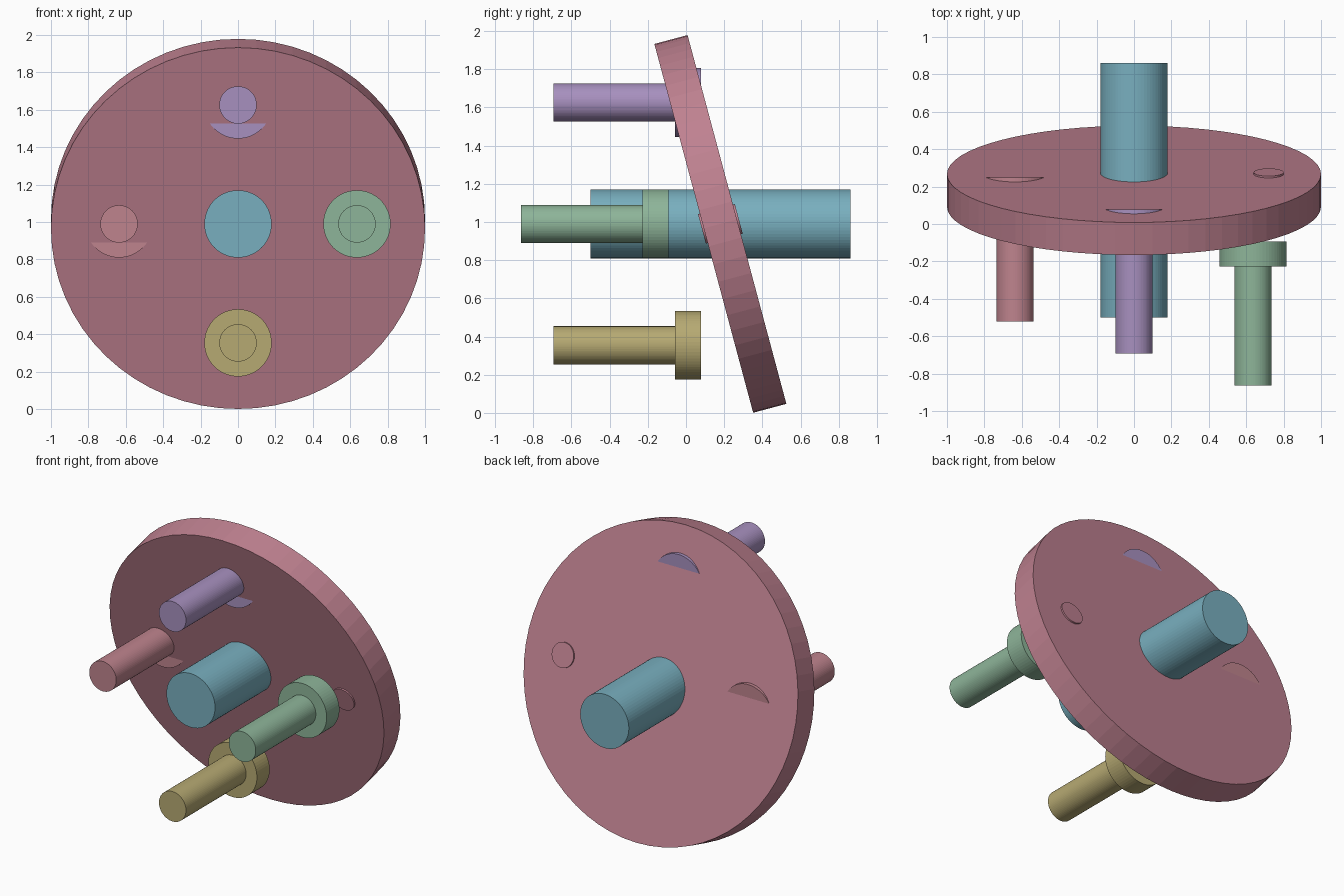
import bpy, bmesh
from math import sin, cos, tan, pi, radians

if "Cube" in bpy.data.objects:
    bpy.data.objects.remove(bpy.data.objects["Cube"])

TILT = radians(15)
MID_Z = 0.99
SIDES = 64


def turned(name, profile, color, loc, tilt=0.0):
    """Closed solid of revolution about y; profile is a list of (radius, y)."""
    bm = bmesh.new()
    rings = []
    for r, y in profile:
        rings.append([bm.verts.new((r * cos(2 * pi * i / SIDES), y, r * sin(2 * pi * i / SIDES)))
                      for i in range(SIDES)])
    for a, b in zip(rings, rings[1:]):
        for i in range(SIDES):
            j = (i + 1) % SIDES
            bm.faces.new((a[i], a[j], b[j], b[i]))
    bm.faces.new(rings[0])
    bm.faces.new(rings[-1])
    bmesh.ops.recalc_face_normals(bm, faces=bm.faces[:])
    mesh = bpy.data.meshes.new(name)
    bm.to_mesh(mesh)
    bm.free()
    mat = bpy.data.materials.new(name + "_color")
    mat.diffuse_color = (*color, 1)
    mat.use_nodes = True
    mat.node_tree.nodes["Principled BSDF"].inputs["Base Color"].default_value = mat.diffuse_color
    mesh.materials.append(mat)
    ob = bpy.data.objects.new(name, mesh)
    ob.location = loc
    ob.rotation_euler.x = tilt
    bpy.context.collection.objects.link(ob)
    return ob


ROSE = (0.52, 0.22, 0.28)

# Tilted plate and the small pin set through it
turned("swash_plate", [(1, -0.09), (1, 0.09)], ROSE, (0, 0.18, MID_Z), TILT)
turned("plate_pin", [(0.08, -0.1), (0.08, 0.1)], ROSE, (0.72, 0.18, MID_Z), TILT)

# Drive shaft
turned("drive_shaft", [(0.18, -0.5), (0.18, 0.862)], (0.19, 0.43, 0.52), (0, 0, MID_Z))

# Four pistons, each shifted along y to follow the plate
ORBIT = 0.636
pistons = [("right", 1, 0, (0.27, 0.46, 0.32)), ("top", 0, 1, (0.39, 0.28, 0.52)),
           ("left", -1, 0, (0.52, 0.23, 0.27)), ("bottom", 0, -1, (0.47, 0.40, 0.17))]
for side, dx, dz, color in pistons:
    shift = -dx * ORBIT * tan(TILT)
    turned(side + "_piston", [(0.1, -0.693), (0.1, -0.057), (0.18, -0.057), (0.18, 0.078)],
           color, (dx * ORBIT, shift, MID_Z + dz * ORBIT))
